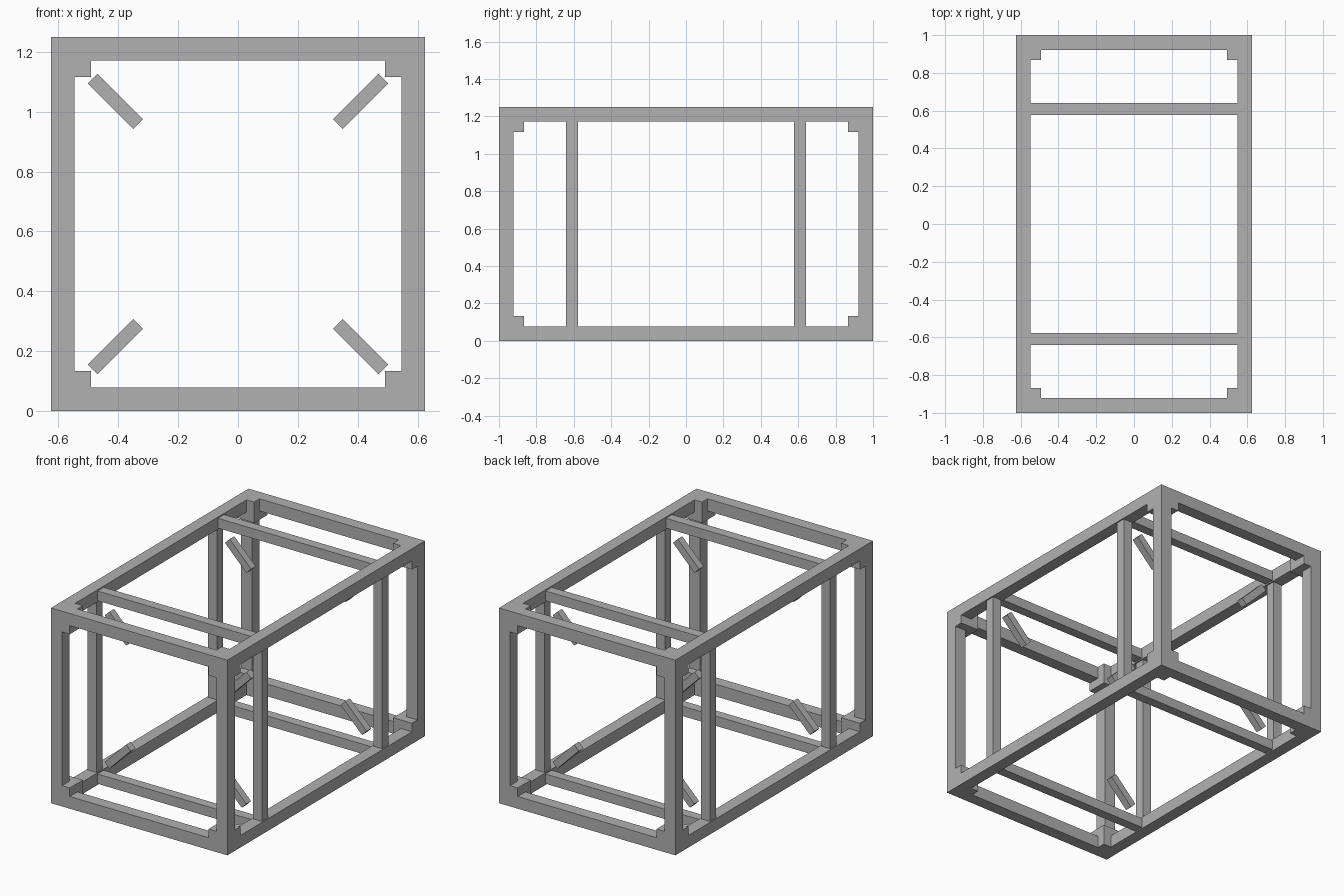
import bpy
import math
from itertools import product
from mathutils import Matrix, Vector

if "Cube" in bpy.data.objects:
    bpy.data.objects.remove(bpy.data.objects["Cube"], do_unlink=True)

HALF = Vector((0.625, 1.0, 0.625))   # half size of the whole frame
MID = Vector((0, 0, HALF.z))         # centre of the frame
BAR = 0.078                          # edge bar thickness
BLOCK = 0.133                        # corner block size
STRUT = 0.0625                       # inner strut thickness
STRUT_Y = 0.609
BRACE = (0.215, 0.047, 0.047)
BRACE_INSET = 0.2155
SIDES = (-1, 1)

grey = bpy.data.materials.new("grey")
grey.use_nodes = True
colour = (0.44, 0.44, 0.44, 1)
grey.diffuse_color = colour
grey.node_tree.nodes["Principled BSDF"].inputs["Base Color"].default_value = colour


def box(name, centre, size, tilt=0.0):
    """Box placed relative to the frame centre, tilted about the y axis."""
    bpy.ops.mesh.primitive_cube_add(size=1)
    obj = bpy.context.object
    obj.name = obj.data.name = name
    obj.data.transform(Matrix.Diagonal((*size, 1)))
    obj.location = MID + Vector(centre)
    obj.rotation_euler.y = tilt
    obj.data.materials.append(grey)


# Corner blocks, flush with the outside
for signs in product(SIDES, repeat=3):
    centre = [s * (h - BLOCK / 2) for s, h in zip(signs, HALF)]
    box("corner_block", centre, (BLOCK,) * 3)

# Twelve edge bars running between the corner blocks
bar_names = ("cross_rail", "long_rail", "corner_post")
for axis, name in enumerate(bar_names):
    for a, b in product(SIDES, repeat=2):
        centre, size = [0, 0, 0], [BAR] * 3
        size[axis] = 2 * (HALF[axis] - BLOCK)
        for other, s in zip([i for i in range(3) if i != axis], (a, b)):
            centre[other] = s * (HALF[other] - BAR / 2)
        box(name, centre, size)

# Inner struts: two rectangular hoops, with a short brace near each corner
inner_x, inner_z = HALF.x - BAR / 2, HALF.z - BAR / 2
for y in (-STRUT_Y, STRUT_Y):
    for s in SIDES:
        box("inner_post", (s * inner_x, y, 0), (STRUT, STRUT, 2 * HALF.z - 2 * BAR))
        box("inner_crossbar", (0, y, s * inner_z), (2 * HALF.x - 2 * BAR, STRUT, STRUT))
    for sx, sz in product(SIDES, repeat=2):
        centre = (sx * (HALF.x - BRACE_INSET), y, sz * (HALF.z - BRACE_INSET))
        box("diagonal_brace", centre, BRACE, -sx * sz * math.pi / 4)
